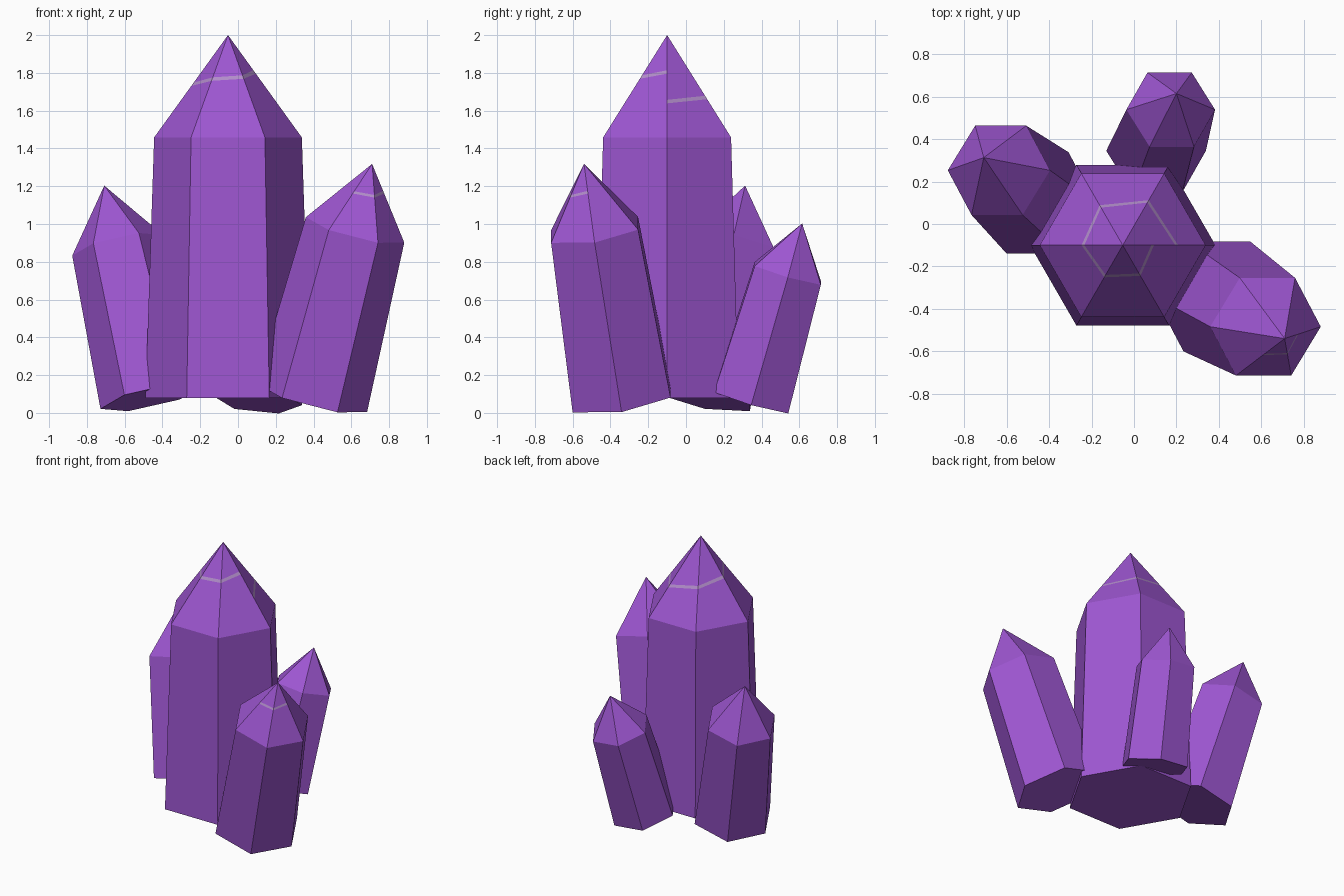
import bpy
import bmesh
from math import asin, atan2, cos, sin, pi
from mathutils import Euler, Vector

cube = bpy.data.objects.get("Cube")
if cube:
    bpy.data.objects.remove(cube, do_unlink=True)


def make_material(name, rgb):
    mat = bpy.data.materials.new(name)
    mat.use_nodes = True
    mat.diffuse_color = (*rgb, 1)
    bsdf = mat.node_tree.nodes["Principled BSDF"]
    bsdf.inputs["Base Color"].default_value = (*rgb, 1)
    bsdf.inputs["Roughness"].default_value = 0.7
    return mat


PURPLE = make_material("amethyst purple", (0.34, 0.093, 0.64))
LILAC = make_material("pale lilac", (0.45, 0.27, 0.60))

SIDES = 6
SHOULDER = 0.718      # share of the length where the point begins
# Height of the pale vein on each tip ridge, as a share of the way down the tip
VEIN = (0.65, 0.61, 0.54, 0.48, 0.43, 0.41, 0.36)
VEIN_HALF = 0.017


def crystal(name, base, tip, base_radius, top_radius, veined_sides=()):
    """Tapered six-sided prism with a pointed tip, leaning from base to tip."""
    base, tip = Vector(base), Vector(tip)
    axis = tip - base
    length = axis.length
    d = axis.normalized()
    turn = Euler((asin(-d.y), atan2(d.x, d.z), 0)).to_matrix()

    bm = bmesh.new()

    def ring(radius, z):
        return [Vector((radius * cos(2 * pi * i / SIDES),
                        radius * sin(2 * pi * i / SIDES), z))
                for i in range(SIDES)]

    def face(points, material=0):
        bm.faces.new([bm.verts.new(p) for p in points]).material_index = material

    low, high = ring(base_radius, 0), ring(top_radius, length * SHOULDER)
    apex = Vector((0, 0, length))
    face(reversed(low))
    for i in range(SIDES):
        j = (i + 1) % SIDES
        face((low[i], low[j], high[j], high[i]))
        if i not in veined_sides:
            face((high[i], high[j], apex))
            continue
        # Tip side cut by a thin pale vein
        a, b = VEIN[i], VEIN[i + 1]
        up_i, dn_i = (apex.lerp(high[i], a + s * VEIN_HALF) for s in (-1, 1))
        up_j, dn_j = (apex.lerp(high[j], b + s * VEIN_HALF) for s in (-1, 1))
        face((high[i], high[j], dn_j, dn_i))
        face((dn_i, dn_j, up_j, up_i), 1)
        face((up_i, up_j, apex))

    bmesh.ops.remove_doubles(bm, verts=bm.verts, dist=0.0005)
    mesh = bpy.data.meshes.new(name)
    bm.to_mesh(mesh)
    bm.free()
    mesh.materials.append(PURPLE)
    mesh.materials.append(LILAC)
    obj = bpy.data.objects.new(name, mesh)
    obj.location = base
    obj.rotation_euler = turn.to_euler()
    bpy.context.collection.objects.link(obj)
    return obj


# Upright main crystal and three leaning ones around it
crystal("main_crystal", (-0.053, -0.1, 0.08), (-0.053, -0.1, 2.0),
        0.437, 0.391, range(SIDES))
crystal("front_left_crystal", (0.39, -0.341, 0.08), (0.71, -0.54, 1.318),
        0.303, 0.269, (4, 5))
crystal("back_right_crystal", (-0.455, 0.10, 0.083), (-0.708, 0.313, 1.203),
        0.28, 0.247)
crystal("back_left_crystal", (0.104, 0.345, 0.065), (0.2, 0.615, 1.003),
        0.236, 0.21)
